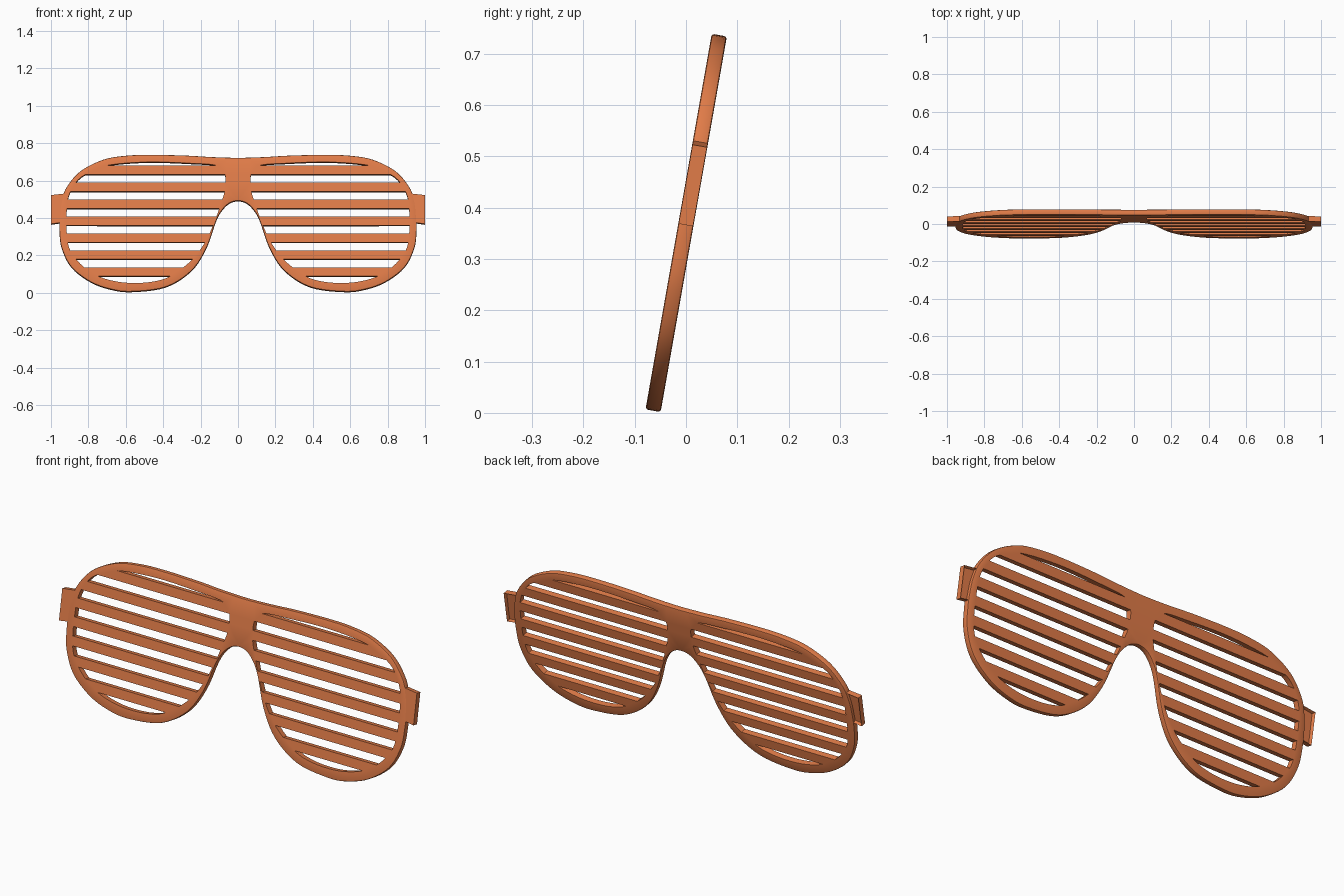
import bpy, bmesh, math
from mathutils import Matrix

if "Cube" in bpy.data.objects:
    bpy.data.objects.remove(bpy.data.objects["Cube"])

TILT = math.radians(10)
MID, THICK = 0.368, 0.03
PLACE = Matrix.Translation((0, 0, MID)) @ Matrix.Rotation(-TILT, 4, 'X')

orange = bpy.data.materials.new("orange_plastic")
orange.diffuse_color = (0.75, 0.2, 0.065, 1)
orange.use_nodes = True
orange.node_tree.nodes["Principled BSDF"].inputs["Base Color"].default_value = orange.diffuse_color


def smooth_loop(pts, n=5):
    """Closed Catmull-Rom curve through the points."""
    out = []
    for i in range(len(pts)):
        p = [pts[(i + k) % len(pts)] for k in (-1, 0, 1, 2)]
        for s in range(n):
            t = s / n
            out.append(tuple(0.5 * (2 * b + (c - a) * t + (2 * a - 5 * b + 4 * c - d) * t * t
                                    + (3 * b - a - 3 * c + d) * t ** 3)
                             for a, b, c, d in zip(*p)))
    return out


def clip(poly, z, sign):
    """Keep the part of the polygon where sign * (height - z) >= 0."""
    out = []
    for a, b in zip(poly, poly[1:] + poly[:1]):
        da, db = sign * (a[1] - z), sign * (b[1] - z)
        if da >= 0:
            out.append(a)
        if da * db < 0:
            t = da / (da - db)
            out.append((a[0] + (b[0] - a[0]) * t, z))
    return out


def tidy(poly):
    out = []
    for p in poly:
        if not out or math.dist(p, out[-1]) > 0.001:
            out.append(p)
    if math.dist(out[0], out[-1]) < 0.001:
        out.pop()
    return out


def finish(bm, name):
    bmesh.ops.recalc_face_normals(bm, faces=bm.faces)
    bm.transform(PLACE)
    me = bpy.data.meshes.new(name)
    bm.to_mesh(me)
    bm.free()
    ob = bpy.data.objects.new(name, me)
    bpy.context.collection.objects.link(ob)
    me.materials.append(orange)
    bpy.ops.object.select_all(action='DESELECT')
    ob.select_set(True)
    bpy.context.view_layer.objects.active = ob
    bpy.ops.object.shade_smooth_by_angle(angle=math.radians(35))
    return ob


# Right half of the outer outline, from top centre round to the nose bridge
half = [(0, .72), (.14, .724), (.28, .732), (.47, .736), (.6, .731), (.72, .71),
        (.84, .65), (.915, .565), (.943, .49), (.953, .42), (.955, .34), (.943, .24),
        (.89, .135), (.785, .055), (.67, .015), (.56, .005), (.385, .03), (.25, .115),
        (.17, .235), (.118, .38), (.085, .44), (.045, .478), (0, .49)]
outer = smooth_loop(half + [(-x, z) for x, z in half[-2:0:-1]])

# Lens opening, cut into horizontal gaps so that the slats remain
lens = smooth_loop([(.07, .63), (.11, .677), (.25, .69), (.49, .697), (.71, .677),
                    (.82, .628), (.87, .583), (.903, .52), (.915, .45), (.915, .31),
                    (.895, .22), (.83, .14), (.75, .088), (.66, .06), (.56, .05),
                    (.45, .058), (.36, .088), (.25, .17), (.175, .27), (.125, .38),
                    (.09, .48), (.07, .55)])
slats = [(.677 - i * .0908, .631 - i * .0908) for i in range(7)]
tops = [1] + [s[1] for s in slats]
bottoms = [s[0] for s in slats] + [-1]
gaps = [tidy(clip(clip(lens, b, 1), t, -1)) for t, b in zip(tops, bottoms)]
gaps += [[(-x, z) for x, z in g] for g in gaps]

# Slatted front: filled outline with holes, extruded, outer rim rounded
bm = bmesh.new()
edges, rim = [], set()


def key(v):
    return round(v.co.x, 4), round(v.co.z, 4)


for n, loop in enumerate([outer] + gaps):
    vs = [bm.verts.new((x, -THICK / 2, (z - MID) / math.cos(TILT))) for x, z in loop]
    edges += [bm.edges.new((a, b)) for a, b in zip(vs, vs[1:] + vs[:1])]
    if n == 0:
        rim = {key(v) for v in vs}
bmesh.ops.triangle_fill(bm, edges=edges, use_beauty=True, normal=(0, -1, 0))
new = bmesh.ops.extrude_face_region(bm, geom=bm.faces[:])["geom"]
bmesh.ops.translate(bm, vec=(0, THICK, 0),
                    verts=[g for g in new if isinstance(g, bmesh.types.BMVert)])
bmesh.ops.recalc_face_normals(bm, faces=bm.faces)
rim_edges = [e for e in bm.edges
             if all(key(v) in rim for v in e.verts) and len(e.link_faces) == 2
             and abs(e.verts[0].co.y - e.verts[1].co.y) < 1e-5 and e.calc_face_angle() > 1]
bmesh.ops.bevel(bm, geom=rim_edges, offset=.005, segments=2, profile=.5, affect='EDGES')
finish(bm, "slatted_front")

# Hinge tabs at the temples, hollow at the back
for side, name in ((1, "hinge_tab_right"), (-1, "hinge_tab_left")):
    bm = bmesh.new()
    bmesh.ops.create_cube(bm, size=1)
    for v in bm.verts:
        out, up = v.co.x * side > 0, v.co.z > 0
        z = (.52 if up else .366) if out else (.528 if up else .376)
        v.co = (side * (1 if out else .93), math.copysign(.0142, v.co.y),
                (z - MID) / math.cos(TILT))
    back = max(bm.faces, key=lambda f: f.calc_center_median().y)
    bmesh.ops.inset_region(bm, faces=[back], thickness=.009)
    bmesh.ops.translate(bm, vec=(0, -.014, 0), verts=back.verts[:])
    finish(bm, name)
